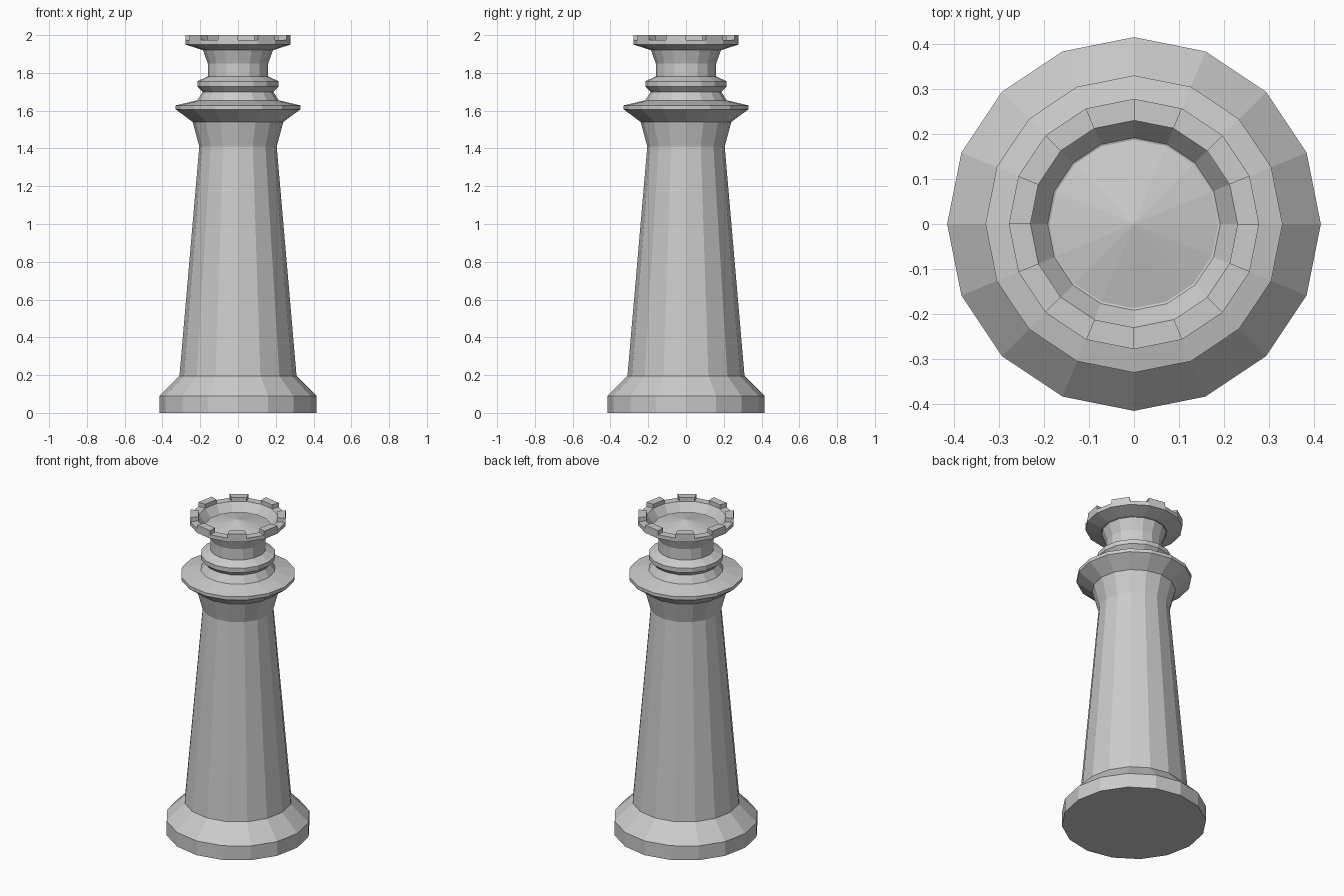
import bpy, bmesh
from math import cos, sin, tau

if "Cube" in bpy.data.objects:
    bpy.data.objects.remove(bpy.data.objects["Cube"])

SIDES = 16


def ring(bm, r, z):
    return [bm.verts.new((r * cos(tau * i / SIDES), r * sin(tau * i / SIDES), z))
            for i in range(SIDES)]


def lathe(bm, profile):
    """Spin (radius, height) points into a faceted skin; return bands and end rings."""
    rings = [ring(bm, r, z) for r, z in profile]
    bands = []
    for a, b in zip(rings, rings[1:]):
        bands.append([bm.faces.new((a[i], a[(i + 1) % SIDES], b[(i + 1) % SIDES], b[i]))
                      for i in range(SIDES)])
    return bands, rings


def finish(bm, name):
    bmesh.ops.recalc_face_normals(bm, faces=bm.faces)
    mesh = bpy.data.meshes.new(name)
    bm.to_mesh(mesh)
    bm.free()
    bpy.context.collection.objects.link(bpy.data.objects.new(name, mesh))


# Tower: base, tapered shaft, collars, neck, flared rim and sunken cup
profile = [
    (0.415, 0), (0.415, 0.09), (0.31, 0.195),        # base
    (0.205, 1.41), (0.24, 1.54),                     # shaft
    (0.33, 1.607), (0.33, 1.628), (0.215, 1.655),    # wide collar
    (0.187, 1.70), (0.215, 1.728), (0.215, 1.755),   # small collar
    (0.16, 1.782), (0.16, 1.85), (0.185, 1.92),      # neck
    (0.278, 1.95), (0.278, 1.974), (0.23, 1.974),    # rim
    (0.19, 1.92),                                    # cup wall
]
bm = bmesh.new()
bands, rings = lathe(bm, profile)
bm.faces.new(rings[0][::-1])

# Slightly domed cup floor
peak = bm.verts.new((0, 0, 1.965))
for i in range(SIDES):
    bm.faces.new((rings[-1][i], rings[-1][(i + 1) % SIDES], peak))

# Battlements: raise every other rim segment
bm.normal_update()
raised = bmesh.ops.extrude_discrete_faces(bm, faces=bands[15][1::2])["faces"]
tops = list(raised)
for top in tops:
    edges = list(top.edges)
    low = {v: bm.verts.new(v.co) for v in top.verts}
    for e in edges:
        a, b = e.verts
        bm.faces.new((low[a], low[b], b, a))
    for v in top.verts:
        v.co.z = 2.0
bmesh.ops.remove_doubles(bm, verts=bm.verts, dist=0.0001)
finish(bm, "rook_tower")
